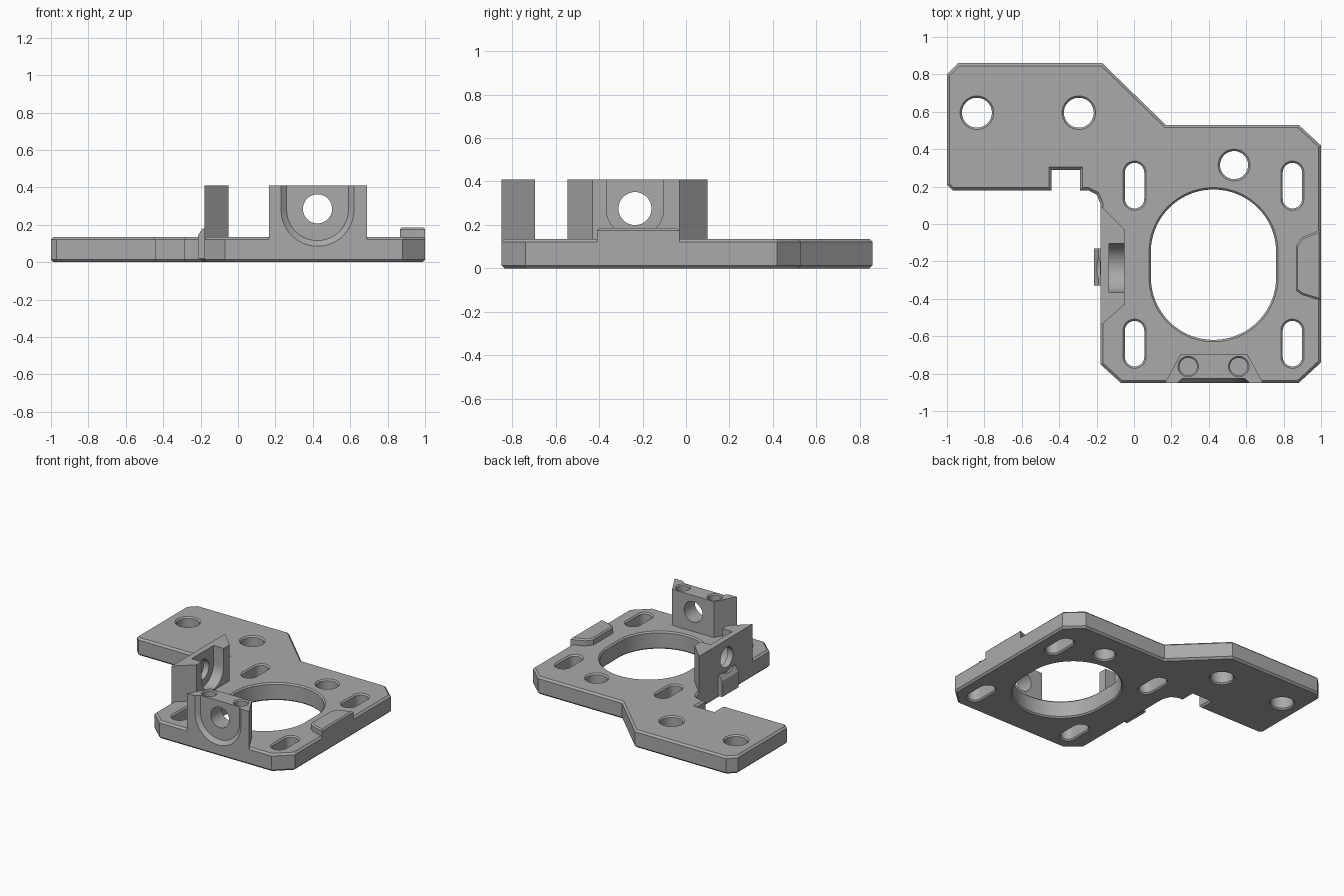
import bpy, bmesh, math
from mathutils import Vector

cube = bpy.data.objects.get("Cube")
if cube:
    bpy.data.objects.remove(cube, do_unlink=True)

grey = bpy.data.materials.new("machined grey")
grey.use_nodes = True
GREY = (0.4, 0.4, 0.4, 1)
grey.diffuse_color = GREY
grey.node_tree.nodes["Principled BSDF"].inputs["Base Color"].default_value = GREY


def inset(pts, d):
    """Mitred inward offset of a counter-clockwise outline."""
    out = []
    for i, p in enumerate(pts):
        p = Vector(p)
        a = (p - Vector(pts[i - 1])).normalized()
        b = (Vector(pts[(i + 1) % len(pts)]) - p).normalized()
        na, nb = Vector((-a.y, a.x)), Vector((-b.y, b.x))
        out.append(p + (na + nb) * d / (1 + na.dot(nb)))
    return out


def slot(u, v, r, half=0.0, n=24):
    """Circle, or rounded slot stretched along the second axis."""
    pts = []
    for side in (1, -1):
        start = 0 if side == 1 else math.pi
        for i in range(n + 1):
            if half == 0 and i == n:
                continue
            a = start + math.pi * i / n
            pts.append((u + r * math.cos(a), v + side * half + r * math.sin(a)))
    return pts


def u_shape(u, v, r, top, n=32):
    arc = [(u + r * math.cos(a), v + r * math.sin(a))
           for a in (math.pi + math.pi * i / n for i in range(n + 1))]
    return arc + [(u + r, top), (u - r, top)]


def loft(name, levels, axis="z"):
    """Solid through matching outlines placed at heights along an axis."""
    place = {"x": lambda u, v, w: (w, u, v),
             "y": lambda u, v, w: (u, w, v),
             "z": lambda u, v, w: (u, v, w)}[axis]
    bm = bmesh.new()
    rings = [[bm.verts.new(place(u, v, w)) for u, v in pts] for w, pts in levels]
    n = len(rings[0])
    for lo, hi in zip(rings, rings[1:]):
        for i in range(n):
            j = (i + 1) % n
            bm.faces.new((lo[i], lo[j], hi[j], hi[i]))
    bm.faces.new(rings[0])
    bm.faces.new(rings[-1])
    bmesh.ops.recalc_face_normals(bm, faces=bm.faces)
    mesh = bpy.data.meshes.new(name)
    bm.to_mesh(mesh)
    bm.free()
    mesh.materials.append(grey)
    ob = bpy.data.objects.new(name, mesh)
    bpy.context.collection.objects.link(ob)
    return ob


def combine(target, tool, operation):
    mod = target.modifiers.new(tool.name, "BOOLEAN")
    mod.operation, mod.solver, mod.object = operation, "EXACT", tool
    bpy.context.view_layer.objects.active = target
    bpy.ops.object.modifier_apply(modifier=mod.name)
    bpy.data.objects.remove(tool, do_unlink=True)


T, C = 0.135, 0.014          # plate thickness and edge chamfer

# Base plate with chamfered rims
outline = [(-1, 0.21), (-0.97, 0.18), (-0.44, 0.18), (-0.44, 0.29), (-0.29, 0.29),
           (-0.29, 0.18), (-0.245, 0.18), (-0.2, 0.158), (-0.18, 0.11),
           (-0.18, -0.75), (-0.07, -0.85), (0.88, -0.85), (1, -0.74), (1, 0.42),
           (0.88, 0.53), (0.17, 0.53), (-0.17, 0.86), (-0.94, 0.86), (-1, 0.8)]
rim = inset(outline, C)
plate = loft("mounting_plate", [(0, rim), (C, outline), (T - C, outline), (T, rim)])

# Front bracket, side bracket, side boss and edge tab
front = [(0.165, -0.85), (0.69, -0.85), (0.605, -0.695), (0.25, -0.695)]
side = [(-0.18, -0.545), (-0.05, -0.43), (-0.05, -0.03), (-0.18, 0.1)]
boss = [(-0.215, 0.02), (-0.12, 0.02), (-0.12, 0.18), (-0.19, 0.18), (-0.215, 0.14)]
tab = [(1, -0.41), (1, -0.03), (0.9, -0.07), (0.865, -0.115), (0.865, -0.355), (0.9, -0.38)]
combine(plate, loft("front_bracket", [(0.02, front), (0.41, front)]), "UNION")
combine(plate, loft("side_bracket", [(0.02, side), (0.41, side)]), "UNION")
side_boss = loft("side_boss", [(-0.33, boss), (-0.13, boss)], "y")
ring = slot(-0.235, 0.275, 0.11)
combine(side_boss, loft("boss_relief", [(-0.3, ring), (-0.181, ring)], "x"), "DIFFERENCE")
combine(plate, side_boss, "UNION")
combine(plate, loft("edge_tab", [(0.05, tab), (0.175, tab), (0.185, inset(tab, 0.01))]), "UNION")

# Plate openings with chamfered rims: large bore, bolt holes, adjustment slots
openings = [(0.425, -0.2175, 0.335, 0.067, 48), (-0.84, 0.595, 0.08, 0, 24),
            (-0.295, 0.595, 0.08, 0, 24), (0.535, 0.315, 0.075, 0, 24)]
openings += [(x, y, 0.052, 0.07, 12) for x in (0.003, 0.847) for y in (0.205, -0.64)]
for u, v, r, half, n in openings:
    hole = slot(u, v, r, half, n)
    wide = slot(u, v, r + 0.01, half, n)
    combine(plate, loft("opening", [(-0.05, wide), (0, wide), (0.01, hole),
                                    (T - 0.01, hole), (T, wide), (T + 0.05, wide)]), "DIFFERENCE")

# Flared recess and through hole in the front bracket
recess = [(y, u_shape(0.425, 0.28, r, 0.5)) for y, r in ((-0.875, 0.225), (-0.825, 0.165))]
combine(plate, loft("front_recess", recess, "y"), "DIFFERENCE")
bore = slot(0.425, 0.285, 0.078)
combine(plate, loft("front_bore", [(-0.9, bore), (-0.66, bore)], "y"), "DIFFERENCE")

# Blind holes in the top of the front bracket
for x in (0.29, 0.56):
    pocket, lip = slot(x, -0.762, 0.047), slot(x, -0.762, 0.055)
    combine(plate, loft("pocket", [(0.31, pocket), (0.402, pocket), (0.41, lip), (0.45, lip)]),
            "DIFFERENCE")

# Deep recess and through hole in the side bracket
pocket = u_shape(-0.235, 0.275, 0.132, 0.5)
combine(plate, loft("side_recess", [(-0.135, pocket), (0, pocket)], "x"), "DIFFERENCE")
bore = slot(-0.235, 0.275, 0.076)
combine(plate, loft("side_bore", [(-0.3, bore), (0, bore)], "x"), "DIFFERENCE")

# Crisp edges, smooth bores
bpy.ops.object.select_all(action="DESELECT")
plate.select_set(True)
bpy.context.view_layer.objects.active = plate
bpy.ops.object.shade_smooth_by_angle(angle=math.radians(25))
